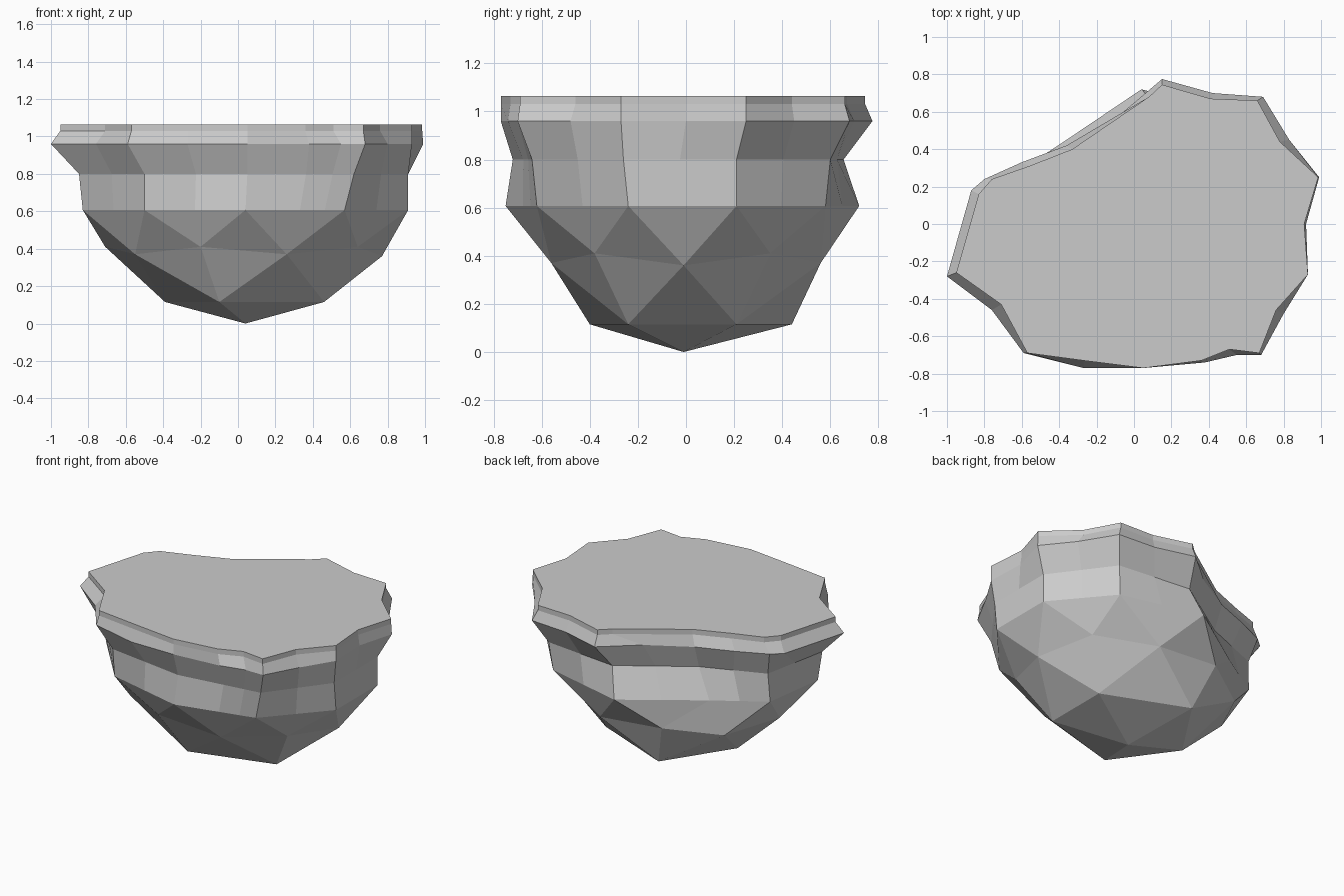
import bpy

if "Cube" in bpy.data.objects:
    bpy.data.objects.remove(bpy.data.objects["Cube"])

# Ring outlines, counter-clockwise from the right side
LID = [(.985, .25), (.78, .44), (.66, .66), (.41, .67), (.15, .745), (.08, .68), (-.33, .40),
       (-.56, .31), (-.76, .24), (-.83, .16), (-.95, -.26), (-.71, -.43), (-.57, -.69),
       (-.27, -.73), (.05, -.77), (.36, -.73), (.51, -.67), (.67, -.69), (.76, -.46),
       (.93, -.27), (.91, 0)]
RIM = [(.99, .25), (.83, .45), (.69, .68), (.42, .70), (.15, .775), (-.08, .58), (-.36, .42),
       (-.60, .33), (-.80, .24), (-.87, .18), (-1, -.28), (-.76, -.46), (-.59, -.69),
       (-.27, -.77), (.05, -.77), (.38, -.74), (.55, -.70), (.68, -.70), (.80, -.48),
       (.93, -.27), (.92, 0)]
NECK = [(.91, .21), (.62, .60), (.10, .655), (-.35, .36), (-.76, .20),
        (-.85, -.26), (-.50, -.64), (.05, -.72), (.62, -.64), (.91, -.26)]
WAIST = [(.91, .21), (.60, .58), (.04, .72), (-.45, .39), (-.77, .19),
         (-.83, -.24), (-.50, -.62), (.04, -.75), (.57, -.62), (.91, -.24)]
BELLY = [(.77, -.01, .36), (.63, .35, .41), (.26, .56, .37), (-.20, .55, .41), (-.53, .34, .37),
         (-.71, 0, .41), (-.55, -.38, .37), (-.20, -.58, .41), (.26, -.56, .37), (.64, -.38, .41)]
FOOT = [(.46, .21, .115), (-.10, .44, .115), (-.39, 0, .115), (-.10, -.40, .115), (.46, -.24, .115)]


def build(name, verts, faces):
    mesh = bpy.data.meshes.new(name)
    mesh.from_pydata(verts, [], faces)
    mesh.update()
    obj = bpy.data.objects.new(name, mesh)
    bpy.context.collection.objects.link(obj)
    return obj


def lift(points, z):
    return [(x, y, z) for x, y in points]


def with_midpoints(points):
    out = []
    for i, p in enumerate(points):
        q = points[(i + 1) % len(points)]
        out += [p, tuple((a + b) / 2 for a, b in zip(p, q))]
        if i == 7:  # extra point matching the notch at the front right
            out[-1] = tuple(a * .45 + b * .55 for a, b in zip(p, q))
            out.append(tuple(a * .2 + b * .8 for a, b in zip(p, q)))
    return out


# Faceted rock: crown rings down to the waist
rings = [lift(LID, 1.065), lift(LID, 1.03), lift(RIM, .96),
         lift(with_midpoints(NECK), .80), lift(with_midpoints(WAIST), .607)]
n = len(LID)
verts = [v for ring in rings for v in ring]
faces = [tuple(range(n))]
for r in range(len(rings) - 1):
    for i in range(n):
        j = (i + 1) % n
        faces.append((r * n + i, (r + 1) * n + i, (r + 1) * n + j, r * n + j))

# Underside: icosphere-style triangles from the waist to the tip
w0, b0 = 4 * n, 5 * n
f0, tip = b0 + 10, b0 + 15
verts += BELLY + FOOT + [(.04, -.01, 0)]
corner = [w0 + 2 * i + (1 if i > 7 else 0) for i in range(10)]
for i in range(10):
    j = (i + 1) % 10
    end = corner[j] if j else w0 + n
    span = [w0 + (k - w0) % n for k in range(corner[i], end + 1)]
    for a, b in zip(span, span[1:]):
        faces.append((a, b0 + j, b))
    faces.append((corner[i], b0 + i, b0 + j))
for k in range(5):
    m = (k + 1) % 5
    apex, side, after = b0 + 2 * k + 1, b0 + 2 * k, b0 + (2 * k + 2) % 10
    faces += [(apex, side, f0 + k), (apex, f0 + k, after),
              (after, f0 + k, f0 + m), (f0 + k, tip, f0 + m)]

build("floating_rock", verts, faces)
